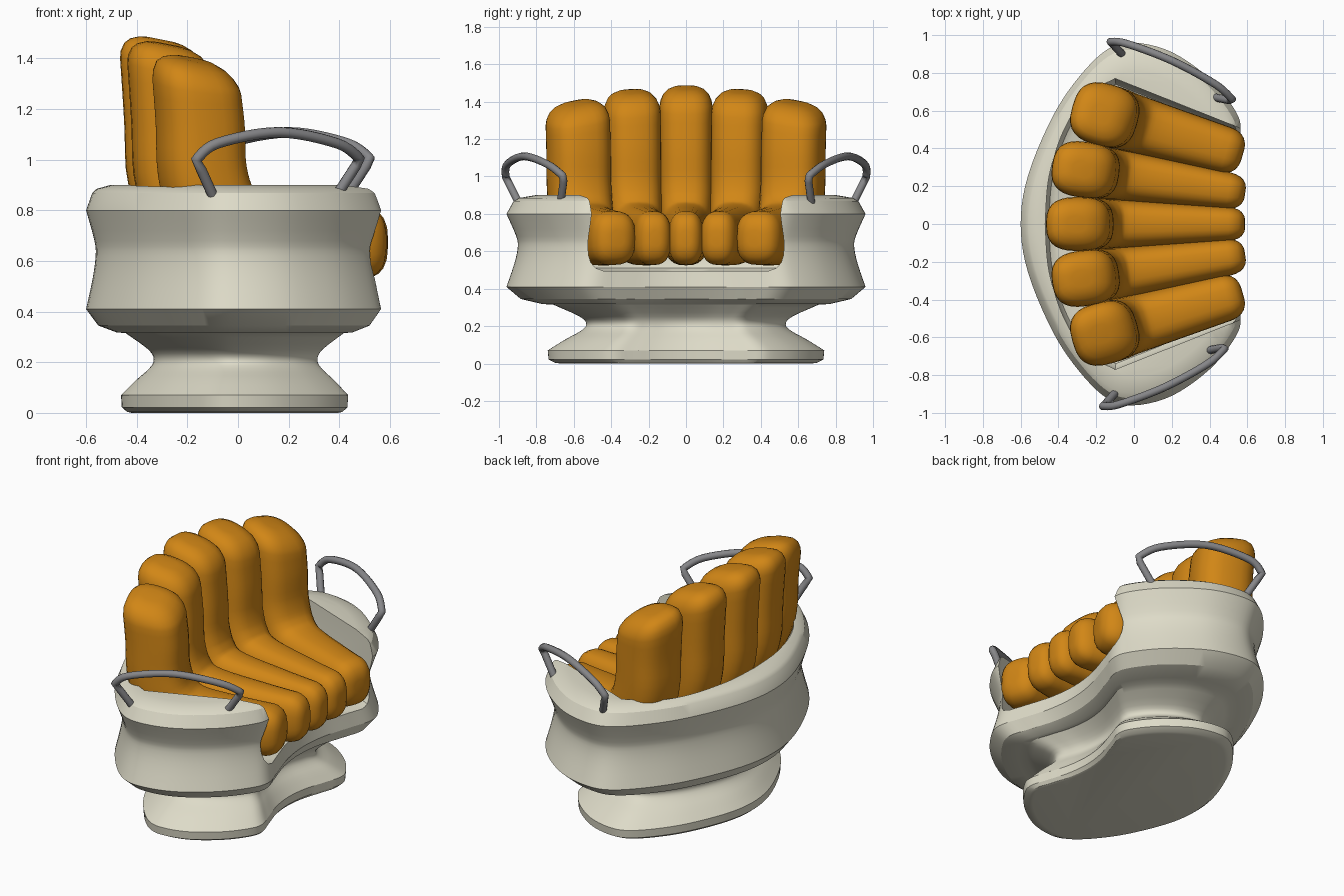
import bpy, math
from mathutils import Vector

if "Cube" in bpy.data.objects:
    bpy.data.objects.remove(bpy.data.objects["Cube"])


def material(name, color):
    m = bpy.data.materials.new(name)
    m.diffuse_color = (*color, 1)
    m.use_nodes = True
    m.node_tree.nodes["Principled BSDF"].inputs["Base Color"].default_value = m.diffuse_color
    return m


CREAM = material("cream", (0.73, 0.71, 0.58))
ORANGE = material("orange", (0.64, 0.24, 0.008))
METAL = material("metal", (0.24, 0.24, 0.25))


def spline(pts, n, closed=False):
    """Catmull-Rom curve through the points."""
    pts = [Vector(p) for p in pts]
    k = len(pts)
    get = (lambda i: pts[i % k]) if closed else (lambda i: pts[max(0, min(k - 1, i))])
    out = []
    for i in range(k if closed else k - 1):
        a, b, c, d = get(i - 1), get(i), get(i + 1), get(i + 2)
        for j in range(n):
            t = j / n
            out.append(b + (c - a) * (t / 2) + (2 * a - 5 * b + 4 * c - d) * (t * t / 2)
                       + (3 * b - a - 3 * c + d) * (t ** 3 / 2))
    return out if closed else out + [pts[-1]]


def mirrored(half):
    """Close a half outline (y >= 0) whose ends may lie on y = 0."""
    return half + [(x, -y) for x, y in reversed(half) if y > 0]


def loft(name, rings, mat):
    n = len(rings[0])
    verts = [tuple(v) for r in rings for v in r]
    faces = [(r * n + i, r * n + (i + 1) % n, (r + 1) * n + (i + 1) % n, (r + 1) * n + i)
             for r in range(len(rings) - 1) for i in range(n)]
    faces += [tuple(reversed(range(n))), tuple(range(len(verts) - n, len(verts)))]
    me = bpy.data.meshes.new(name)
    me.from_pydata(verts, [], faces)
    ob = bpy.data.objects.new(name, me)
    bpy.context.collection.objects.link(ob)
    me.materials.append(mat)
    activate(ob)
    bpy.ops.object.mode_set(mode='EDIT')
    bpy.ops.mesh.select_all(action='SELECT')
    bpy.ops.mesh.normals_make_consistent(inside=False)
    bpy.ops.object.mode_set(mode='OBJECT')
    return ob


def activate(ob):
    bpy.ops.object.select_all(action='DESELECT')
    ob.select_set(True)
    bpy.context.view_layer.objects.active = ob


def smooth(ob, deg):
    activate(ob)
    bpy.ops.object.shade_smooth_by_angle(angle=math.radians(deg))


# Tub shell and pedestal: one plan outline scaled along a vertical profile
plan = spline(mirrored([(-.6, 0), (-.56, .26), (-.43, .57), (-.29, .78), (-.14, .925), (0, .96),
                        (.2, .91), (.4, .77), (.53, .61), (.565, .5), (.525, .36), (.47, .18),
                        (.45, 0)]), 5, True)
waist = [(.77, .07), (.67, .13), (.585, .175), (.555, .21), (.59, .25), (.74, .315)]
upper = [(1, .41), (.957, .53), (.937, .62), (.945, .68), (1, .8)]
profile = [(.70, 0), (.73, .004), (.765, .022)] + [tuple(p) for p in spline(waist, 3)] + \
          [(.80, .318), (.92, .345)] + [tuple(p) for p in spline(upper, 3)] + \
          [(.96, .868), (.93, .885), (.84, .9)]
shell = loft("tub_shell", [[(p.x * s, p.y * s, z) for p in plan] for s, z in profile], CREAM)

# Fan-shaped seat cavity, open at the front
back = [tuple(p) for p in spline([(-.47, 0), (-.45, .25), (-.37, .5), (-.25, .68), (-.1, .77)], 5)]
hole = mirrored(back + [(.53, .52), (.8, .4)])
cutter = loft("cavity_cutter", [[(x * s, y * s, z) for x, y in hole]
                                for s, z in ((.9, .495), (.96, .51), (.99, .54), (1, .58), (1, 1.1))], CREAM)
mod = shell.modifiers.new("cavity", 'BOOLEAN')
mod.operation, mod.solver, mod.object = 'DIFFERENCE', 'EXACT', cutter
activate(shell)
bpy.ops.object.modifier_apply(modifier="cavity")
bpy.data.objects.remove(cutter)
smooth(shell, 28)


# Channel cushions: rounded section swept from the seat front up to the back top
def channel(name, front, rear, w0, w1, top, tilt):
    f, r = Vector(front), Vector(rear)
    fwd = (f - r).normalized()
    side = Vector((-fwd.y, fwd.x))
    length = (f - r).length
    path = spline([(length, .67), (length * .65, .675), (.2, .70), (.065, .80), (.01, .95),
                   (0, 1.15), (-.025, top)], 8)
    # cumulative distance drives the rounded ends
    dist = [0]
    for a, b in zip(path, path[1:]):
        dist.append(dist[-1] + (b - a).length)
    total = dist[-1]

    def at(d):
        i = max(k for k in range(len(path) - 1) if dist[k] <= d + 1e-9)
        t = (d - dist[i]) / (dist[i + 1] - dist[i])
        p = path[i].lerp(path[i + 1], t)
        lo, hi = max(0, i - 1), min(len(path) - 1, i + 2)
        return p, (path[hi] - path[lo]).normalized()

    ends = [(0, .3), (.004, .5), (.017, .72), (.036, .87), (.065, .97)]
    stops = [(d, s) for d, s in ends]
    stops += [(.09 + (total - .2) * i / 24, 1) for i in range(25)]
    stops += [(total - d * 1.2, s) for d, s in reversed(ends)]
    rings = []
    for d, s in stops:
        p, tan = at(min(d, total))
        nor = Vector((tan.y, -tan.x))
        if nor.y < -.2 or nor.x < -.2:
            nor = -nor
        k = min(1, d / (length * 1.05))
        w, h = w0 + (w1 - w0) * k, .14 + .03 * k
        ring = []
        for j in range(28):
            a = 2 * math.pi * j / 28
            c, q = math.cos(a), math.sin(a)
            u = s * w * math.copysign(abs(c) ** .72, c)
            v = s * h * math.copysign(abs(q) ** .76, q)
            pu, z = p.x + nor.x * v, p.y + nor.y * v
            ramp = max(0, min(1, (p.y - 1.1) / .25))
            z -= ramp * (.28 * v + tilt * u)
            xy = r + fwd * pu + side * u
            ring.append((xy.x, xy.y, z))
        rings.append(ring)
    smooth(loft(name, rings, ORANGE), 60)


channel("cushion_centre", (.588, 0), (-.28, 0), .086, .143, 1.475, 0)
for tag, m in (("left", 1), ("right", -1)):
    channel("cushion_inner_" + tag, (.588, m * .163), (-.25, m * .285), .092, .148, 1.455, m * .06)
    channel("cushion_outer_" + tag, (.575, m * .365), (-.15, m * .575), .118, .165, 1.395, m * .2)

# Arched grab handles
arch = [tuple(p) for p in spline([(-.125, .965, 1.0), (-.04, .955, 1.065), (.2, .865, 1.108),
                                  (.43, .74, 1.065), (.52, .66, 1.005)], 6)]
rod = [(-.06, .895, .86), (-.105, .945, .96)] + arch + [(.505, .655, .975), (.43, .67, .86)]
for tag, m, dx in (("left", 1, 0), ("right", -1, -.04)):
    cu = bpy.data.curves.new("handle_" + tag, 'CURVE')
    cu.dimensions = '3D'
    cu.bevel_depth, cu.bevel_resolution, cu.use_fill_caps = .021, 3, True
    sp = cu.splines.new('POLY')
    sp.points.add(len(rod) - 1)
    for pt, (x, y, z) in zip(sp.points, rod):
        pt.co = (x + dx, y * m, z, 1)
    ob = bpy.data.objects.new("handle_" + tag, cu)
    bpy.context.collection.objects.link(ob)
    cu.materials.append(METAL)
